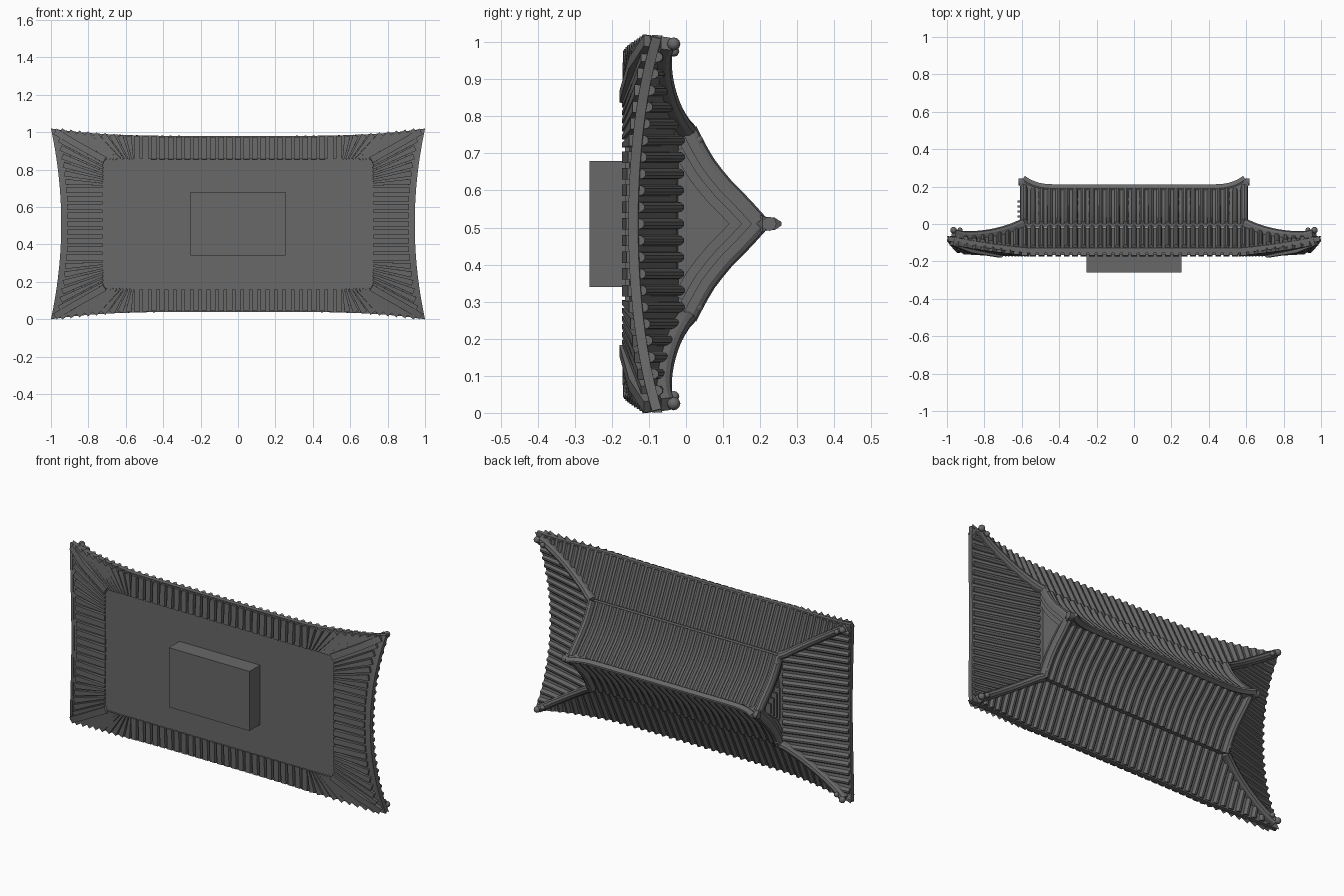
import bpy, bmesh, math
from mathutils import Vector

if "Cube" in bpy.data.objects:
    bpy.data.objects.remove(bpy.data.objects["Cube"])

# Hip-and-gable tiled roof lying on its side: u = x, v = z - 0.51, roof height h = y
ZC = 0.51
PITCH = 0.045
SLOPE = [(0, .19), (.05, .145), (.1, .095), (.15, .055), (.2, .025), (.25, .0),
         (.2501, -.02), (.35, -.07), (.47, -.128), (.55, -.155)]
GREY = bpy.data.materials.new("dark_grey")
GREY.diffuse_color = (.14, .14, .14, 1)
GREY.use_nodes = True
GREY.node_tree.nodes["Principled BSDF"].inputs["Base Color"].default_value = GREY.diffuse_color


def pt(u, v, h):
    return Vector((u, h, v + ZC))


def lin(a, b, n):
    return [a + (b - a) * i / (n - 1) for i in range(n)]


def base(v):
    for (a, p), (b, q) in zip(SLOPE, SLOPE[1:]):
        if v <= b:
            return p + (q - p) * (v - a) / (b - a)
    return SLOPE[-1][1]


def lift(u, v):
    a = min(1, max(0, (abs(u) - .55) / .45))
    return .075 * a ** 1.25 * min(1.05, (v / .5) ** 2)


def hip_v(u):
    return .251 + max(0, abs(u) - .6) * .6475


def hip_u(v):
    return .6 + max(0, abs(v) - .251) / .6475


def eave_v(u):
    return .47 + .04 * u ** 4


def eave_u(v):
    return .945 + .055 * (v / .51) ** 2


def h_long(u, v):
    return base(abs(v)) + lift(u, v)


def h_end(u, v):
    return base(hip_v(u)) + lift(u, v)


def finish(name, bm):
    bmesh.ops.recalc_face_normals(bm, faces=bm.faces[:])
    me = bpy.data.meshes.new(name)
    bm.to_mesh(me)
    bm.free()
    me.materials.append(GREY)
    ob = bpy.data.objects.new(name, me)
    bpy.context.collection.objects.link(ob)
    return ob


def grid(bm, rows):
    vs = [[bm.verts.new(p) for p in r] for r in rows]
    for a, b in zip(vs, vs[1:]):
        for i in range(len(a) - 1):
            bm.faces.new((a[i], a[i + 1], b[i + 1], b[i]))


def sweep(bm, path, section, start=1.0):
    """Sweep a closed (side, up) section along a path; start scales the first width."""
    rings = []
    for i, p in enumerate(path):
        t = (path[min(i + 1, len(path) - 1)] - path[max(i - 1, 0)]).normalized()
        side = t.cross(Vector((0, 1, 0))).normalized()
        up = side.cross(t)
        k = start if i == 0 else 1
        rings.append([bm.verts.new(p + side * a * k + up * b) for a, b in section])
    n = len(section)
    for a, b in zip(rings, rings[1:]):
        for i in range(n):
            bm.faces.new((a[i], a[(i + 1) % n], b[(i + 1) % n], b[i]))
    bm.faces.new(rings[0])
    bm.faces.new(rings[-1])


def rect(w, lo, hi):
    return [(-w / 2, lo), (w / 2, lo), (w / 2, hi), (-w / 2, hi)]


def box(name, lo, hi):
    bm = bmesh.new()
    bmesh.ops.create_cube(bm, size=1)
    for v in bm.verts:
        v.co = Vector([(lo[i] + hi[i]) / 2 + v.co[i] * (hi[i] - lo[i]) for i in range(3)])
    return finish(name, bm)


TILE = [(.015 * math.cos(math.pi * i / 5), -.003 + .02 * math.sin(math.pi * i / 5)) for i in range(6)]
DOME = [(-.02, -.01), (.02, -.01), (.02, .014), (.013, .026), (0, .031), (-.013, .026), (-.02, .014)]

# Roof skins
bm = bmesh.new()
for s in (1, -1):
    vs = lin(0, .25, 9) + [.2501]
    grid(bm, [[pt(u, s * v, h_long(u, v)) for v in vs] for u in lin(-.6, .6, 9)])
    grid(bm, [[pt(u, s * v, h_long(u, v)) for v in lin(hip_v(u), eave_v(u), 9)] for u in lin(-1, 1, 61)])
    grid(bm, [[pt(s * u, v, h_end(u, v)) for u in lin(hip_u(v) - (.03 if abs(v) < .25 else 0), eave_u(v), 9)]
              for v in lin(-.51, .51, 41)])
finish("roof_skin", bm)

# Rounded tile rows on all slopes
bm = bmesh.new()
for s in (1, -1):
    for i in range(-21, 22):
        u = i * PITCH
        if abs(u) < .58:
            sweep(bm, [pt(u, s * v, h_long(u, v)) for v in lin(.01, .25, 9)], TILE)
        if eave_v(u) - hip_v(u) > .02:
            sweep(bm, [pt(u, s * v, h_long(u, v)) for v in lin(hip_v(u), eave_v(u) - .006, 8)], TILE)
    for i in range(-10, 11):
        v = i * PITCH
        if eave_u(v) - hip_u(v) > .02:
            sweep(bm, [pt(s * u, v, h_end(u, v)) for u in lin(hip_u(v), eave_u(v) - .006, 8)], TILE)
finish("roof_tiles", bm)


# Underside: inner and outer ends of the rafters, fanned towards the corners
def fan(s, start, inner, outer):
    a = abs(s)
    if a > start:
        a = start + (a - start) * (inner - start) / (outer - start)
    return math.copysign(a, s)


def long_ends(u, s, inset=0.0):
    v = eave_v(u) - inset
    return pt(fan(u, .55, .72, 1), s * .345, -.152), pt(u, s * v, h_long(u, v) - .022)


def end_ends(v, s, inset=0.0):
    u = eave_u(v) - inset
    return pt(s * .72, fan(v, .2, .345, .51), -.152), pt(s * u, v, h_end(u, v) - .022)


bm = bmesh.new()
for s in (1, -1):
    grid(bm, [long_ends(u, s) for u in lin(-1, 1, 61)])
    grid(bm, [end_ends(v, s) for v in lin(-.51, .51, 41)])
finish("soffit", bm)

bm = bmesh.new()
for s in (1, -1):
    for i in range(-21, 22):
        k = .35 if abs(i) * PITCH > .55 else 1
        sweep(bm, long_ends(i * PITCH, s, .006), rect(.031, -.021, .002), k)
    for i in range(-10, 11):
        k = .4 if abs(i) * PITCH > .2 else 1
        sweep(bm, end_ends(i * PITCH, s, .035), rect(.031, -.021, .002), k)
finish("rafters", bm)

# Eave fascia bands
bm = bmesh.new()
for s in (1, -1):
    sweep(bm, [pt(u, s * (eave_v(u) - .008), h_long(u, eave_v(u))) for u in lin(-.99, .99, 45)],
          rect(.016, -.026, .0))
    sweep(bm, [pt(s * (eave_u(v) - .008), v, h_end(eave_u(v), v)) for v in lin(-.5, .5, 31)],
          rect(.016, -.026, .0))
finish("eave_fascia", bm)

# Ceiling panel and the block beneath
box("ceiling_panel", (-.725, -.165, ZC - .35), (.725, -.14, ZC + .35))
box("support_block", (-.255, -.26, .34), (.255, -.14, .68))

# Main ridge with upswept ends
bm = bmesh.new()
path = [pt(u, 0, .182 + .05 * max(0, (abs(u) - .4) / .2) ** 3) for u in lin(-.6, .6, 41)]
sweep(bm, path, [(-.022, -.03), (.022, -.03), (.014, .0), (.017, .008), (.005, .03),
                 (-.005, .03), (-.017, .008), (-.014, .0)])
finish("main_ridge", bm)

gables, ridges, hips, beams, ornaments = [bmesh.new() for _ in range(5)]
for sx in (1, -1):
    # Ridge end boss
    c = bmesh.ops.create_cone(ornaments, cap_ends=True, segments=12, radius1=.019, radius2=.019, depth=.03)["verts"]
    for v in c:
        v.co = Vector((v.co.z + sx * .602, v.co.x + .225, v.co.y + ZC))
    # Gable wall
    prof = [(v, h_long(0, v)) for v in lin(0, .25, 9)]
    outline = [(-v, h) for v, h in prof[:0:-1]] + prof
    gables.faces.new([gables.verts.new(pt(sx * .575, v, h - .01)) for v, h in outline + [(.25, -.05), (-.25, -.05)]])
    for sz in (1, -1):
        edge = [(sz * v, h) for v, h in prof]
        # Stepped bargeboards following the gable slope
        sweep(ridges, [pt(sx * .593, v, h) for v, h in edge], rect(.016, -.03, .01))
        sweep(ridges, [pt(sx * .582, v, h) for v, h in edge[:-1]], rect(.016, -.055, .01))
        # Sloping gable ridge
        sweep(ridges, [pt(sx * .59, v, h) for v, h in edge], DOME)
        # Hip ridge running to the upturned corner
        hip = []
        for t in lin(0, 1, 13):
            u = .59 + .375 * t
            v = hip_v(u)
            hip.append(pt(sx * u, sz * v, h_long(u, v) + .012 * t ** 6 + .018 * (1 - t) ** 6))
        sweep(hips, hip, DOME)
        # Corner beam
        sweep(beams, [pt(sx * .71, sz * .34, -.15), pt(sx * .87, sz * .43, -.125), pt(sx * .97, sz * .49, -.085)],
              rect(.035, -.03, .01))
        # Ridge-end knobs and corner figures
        for u, v, h, r in ((.595, .225, .033, .014), (.93, .465, -.032, .014), (.965, .485, -.033, .018)):
            o = bmesh.ops.create_icosphere(ornaments, subdivisions=2, radius=r)["verts"]
            bmesh.ops.translate(ornaments, verts=o, vec=pt(sx * u, sz * v, h))
finish("gable_walls", gables)
finish("gable_ridges", ridges)
finish("hip_ridges", hips)
finish("corner_beams", beams)
finish("ridge_ornaments", ornaments)

# Slats on the left gable
for i in range(4):
    y = .04 + .027 * i
    w = .09 - .02 * i
    box("gable_slat", (-.622, y - .005, ZC - w), (-.57, y + .005, ZC + w))

# Smooth rounded parts, keep edges sharp
for ob in bpy.data.objects:
    ob.select_set(True)
    bpy.context.view_layer.objects.active = ob
bpy.ops.object.shade_smooth_by_angle(angle=math.radians(30))
